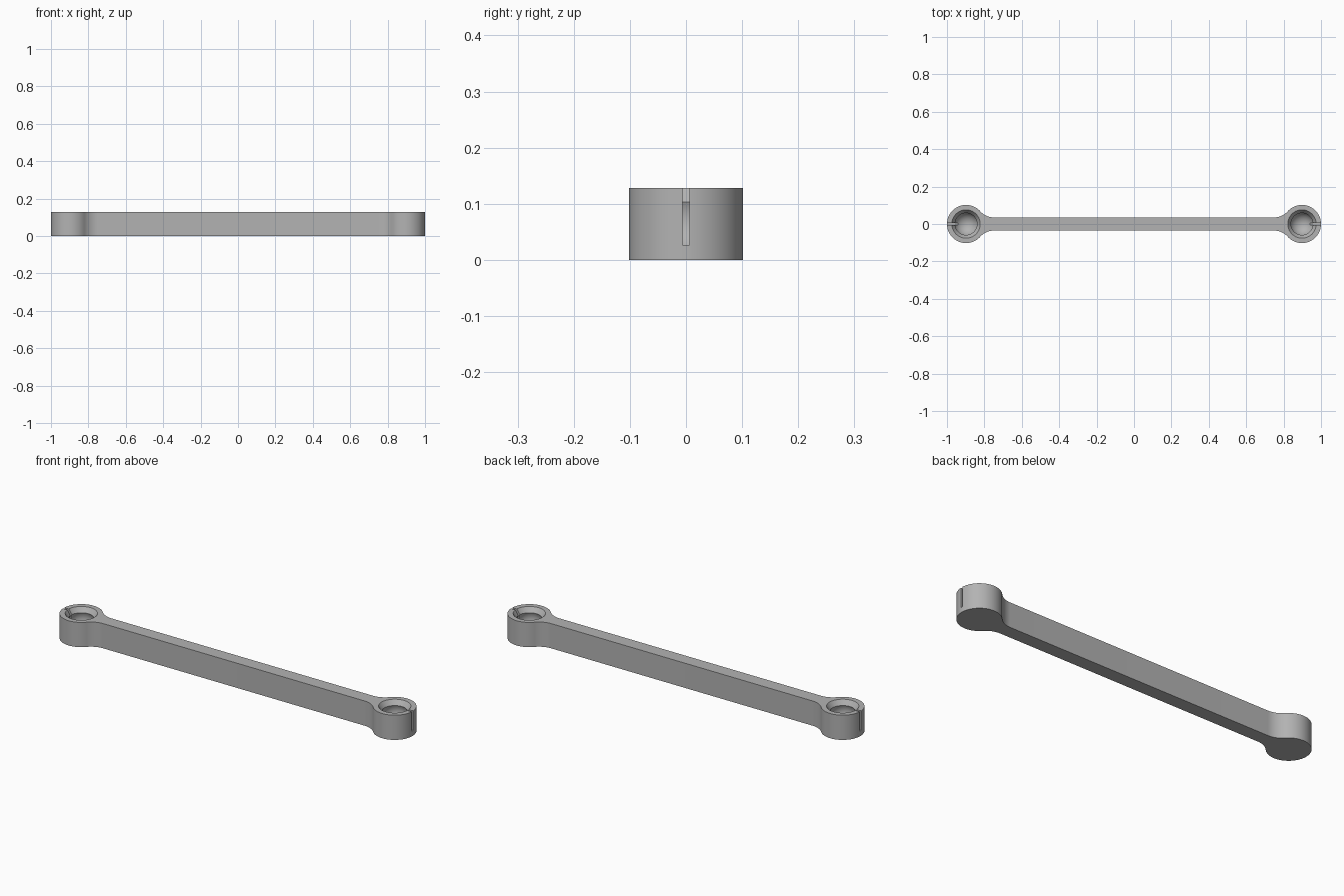
import bpy, bmesh
from math import sin, cos, atan2, pi, sqrt, radians

if "Cube" in bpy.data.objects:
    bpy.data.objects.remove(bpy.data.objects["Cube"])

HEIGHT, END_R, END_X = 0.128, 0.102, 0.898
BAR_HALF, FILLET_R = 0.035, 0.1
BALL_R, BALL_Z, NECK_Z, RIM_R = 0.065, 0.075, 0.103, 0.076
SLOT_W, SLOT_Z = 0.012, 0.027

grey = bpy.data.materials.new("plain grey")
grey.use_nodes = True
colour = (0.45, 0.45, 0.45, 1)
grey.diffuse_color = colour
grey.node_tree.nodes["Principled BSDF"].inputs["Base Color"].default_value = colour


def add_object(name, bm):
    bmesh.ops.recalc_face_normals(bm, faces=bm.faces)
    mesh = bpy.data.meshes.new(name)
    bm.to_mesh(mesh)
    bm.free()
    mesh.materials.append(grey)
    obj = bpy.data.objects.new(name, mesh)
    bpy.context.collection.objects.link(obj)
    return obj


def arc(cx, cy, r, a0, a1, n):
    return [(cx + r * cos(a0 + (a1 - a0) * i / n), cy + r * sin(a0 + (a1 - a0) * i / n))
            for i in range(n + 1)]


# Link body: bar blended by fillets into a round boss at each end
fillet_y = BAR_HALF + FILLET_R
dx = sqrt((END_R + FILLET_R) ** 2 - fillet_y ** 2)
tangent = atan2(fillet_y, -dx)
quarter = arc(END_X, 0, END_R, 0, tangent, 36)
quarter += arc(END_X - dx, fillet_y, FILLET_R, tangent - pi, -pi / 2, 14)[1:]
half = quarter + [(-x, y) for x, y in reversed(quarter)]
outline = half + [(x, -y) for x, y in reversed(half[1:-1])]
bm = bmesh.new()
base = bm.faces.new([bm.verts.new((x, y, 0)) for x, y in outline])
top = bmesh.ops.extrude_face_region(bm, geom=[base])["geom"]
bmesh.ops.translate(bm, vec=(0, 0, HEIGHT),
                    verts=[v for v in top if isinstance(v, bmesh.types.BMVert)])
body = add_object("connecting_link", bm)


# Ball socket cutter: sphere, narrow neck and flared mouth
def socket_cutter(side):
    neck = atan2(NECK_Z - BALL_Z, sqrt(BALL_R ** 2 - (NECK_Z - BALL_Z) ** 2))
    profile = arc(0, BALL_Z, BALL_R, -pi / 2, neck, 20)
    slope = (RIM_R - profile[-1][0]) / (HEIGHT - NECK_Z)
    over = HEIGHT + 0.02
    profile += [(RIM_R + slope * 0.02, over), (0, over)]
    bm = bmesh.new()
    verts = [bm.verts.new((r, 0, z)) for r, z in profile]
    edges = [bm.edges.new(pair) for pair in zip(verts, verts[1:])]
    bmesh.ops.spin(bm, geom=verts + edges, cent=(0, 0, 0), axis=(0, 0, 1),
                   angle=2 * pi, steps=64, use_merge=True)
    bmesh.ops.remove_doubles(bm, verts=bm.verts, dist=0.0001)
    bmesh.ops.translate(bm, vec=(side * END_X, 0, 0), verts=bm.verts)
    return add_object("socket_cutter", bm)


# Relief slot cutter through the outer wall of the boss
def slot_cutter(side):
    length, tall = 0.2, 0.2
    bm = bmesh.new()
    bmesh.ops.create_cube(bm, size=1)
    bmesh.ops.scale(bm, vec=(length, SLOT_W, tall), verts=bm.verts)
    bmesh.ops.translate(bm, vec=(side * (END_X + length / 2), 0, SLOT_Z + tall / 2),
                        verts=bm.verts)
    return add_object("slot_cutter", bm)


cutters = [make(side) for side in (-1, 1) for make in (socket_cutter, slot_cutter)]
for cutter in cutters:
    cutter.hide_render = True
    mod = body.modifiers.new(cutter.name, "BOOLEAN")
    mod.operation, mod.solver, mod.object = "DIFFERENCE", "EXACT", cutter

# Bake the cuts, then drop the cutters
depsgraph = bpy.context.evaluated_depsgraph_get()
result = bpy.data.meshes.new_from_object(body.evaluated_get(depsgraph))
body.modifiers.clear()
body.data = result
for cutter in cutters:
    bpy.data.objects.remove(cutter)
result.materials.clear()
result.materials.append(grey)

bpy.ops.object.select_all(action="DESELECT")
body.select_set(True)
bpy.context.view_layer.objects.active = body
bpy.ops.object.shade_smooth_by_angle(angle=radians(30))
